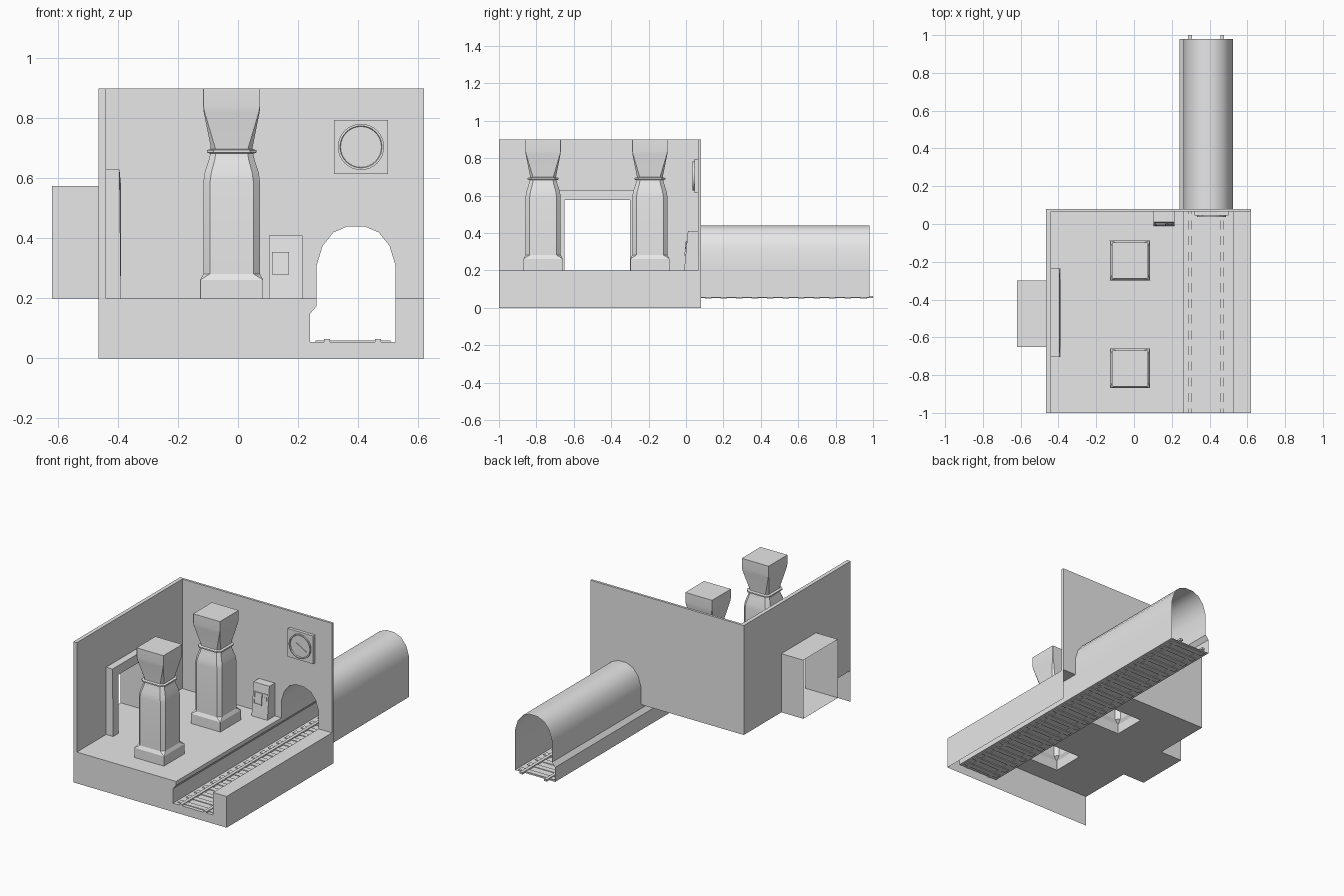
import bpy, bmesh, math
from mathutils import Vector

cube = bpy.data.objects.get("Cube")
if cube:
    bpy.data.objects.remove(cube, do_unlink=True)

grey = bpy.data.materials.new("plain grey")
grey.use_nodes = True
COLOUR = (0.8, 0.8, 0.8, 1)
grey.diffuse_color = COLOUR
grey.node_tree.nodes["Principled BSDF"].inputs["Base Color"].default_value = COLOUR


def finish(name, bm, smooth=None):
    bmesh.ops.remove_doubles(bm, verts=bm.verts, dist=0.0001)
    bmesh.ops.recalc_face_normals(bm, faces=bm.faces)
    mesh = bpy.data.meshes.new(name)
    bm.to_mesh(mesh)
    bm.free()
    mesh.materials.append(grey)
    obj = bpy.data.objects.new(name, mesh)
    bpy.context.collection.objects.link(obj)
    if smooth:
        bpy.ops.object.select_all(action='DESELECT')
        obj.select_set(True)
        bpy.context.view_layer.objects.active = obj
        bpy.ops.object.shade_smooth_by_angle(angle=math.radians(smooth))
    return obj


def sweep(name, profile, axis, a, b, caps=True, closed=True, smooth=None):
    """Extrude a profile (x,z along y, or y,z along x) from a to b."""
    bm = bmesh.new()
    place = (lambda p, t: (p[0], t, p[1])) if axis == 'y' else (lambda p, t: (t, p[0], p[1]))
    rings = [[bm.verts.new(place(p, t)) for p in profile] for t in (a, b)]
    n = len(profile)
    for i in range(n if closed else n - 1):
        j = (i + 1) % n
        bm.faces.new((rings[0][i], rings[0][j], rings[1][j], rings[1][i]))
    if caps:
        for ring in rings:
            bm.faces.new(ring)
    return finish(name, bm, smooth)


def sheet(name, corners):
    bm = bmesh.new()
    bm.faces.new([bm.verts.new(c) for c in corners])
    return finish(name, bm)


def rect(u0, u1, v0, v1):
    return [(u0, v0), (u1, v0), (u1, v1), (u0, v1)]


def box(name, x0, x1, y0, y1, z0, z1):
    return sweep(name, rect(x0, x1, z0, z1), 'y', y0, y1)


# Main levels and edges
LEFT, RIGHT, FRONT, BACK = -0.465, 0.62, -1.0, 0.08
DECK, TOP, BED = 0.2, 0.9, 0.055
WALL_Y, WALL_X = 0.065, -0.44
DOOR0, DOOR1, DOOR_TOP = -0.65, -0.3, 0.575
TRACK_L, TRACK_R = 0.262, 0.525
COL_X, COL_YS, COL_W = -0.021, (-0.764, -0.193), 0.105

# Trench and tunnel cross-sections
step = [(0.24, BED), (0.24, 0.148), (TRACK_L, 0.175), (TRACK_L, DECK)]
arch = [(TRACK_L, 0.31), (0.282, 0.375), (0.318, 0.42), (0.365, 0.44),
        (0.422, 0.44), (0.469, 0.42), (0.505, 0.375), (TRACK_R, 0.31)]
right_foot = [(TRACK_R, DECK), (TRACK_R, BED)]

# Platform deck with openings under the columns and a strip into the passage
xs = [LEFT, COL_X - COL_W, COL_X + COL_W, TRACK_L]
ys = [FRONT] + [y + s * COL_W for y in COL_YS for s in (-1, 1)] + [BACK]
bm = bmesh.new()
for i in range(len(xs) - 1):
    for j in range(len(ys) - 1):
        if i == 1 and j in (1, 3):
            continue
        bm.faces.new([bm.verts.new((x, y, DECK)) for x, y in
                      rect(xs[i], xs[i + 1], ys[j], ys[j + 1])])
bmesh.ops.remove_doubles(bm, verts=bm.verts, dist=0.0001)
bmesh.ops.dissolve_limit(bm, angle_limit=0.01, verts=bm.verts, edges=bm.edges)
finish("platform_deck", bm)
sheet("far_ledge", [(x, y, DECK) for x, y in rect(TRACK_R, RIGHT, FRONT, BACK)])

# Base faces
front = [(LEFT, 0), (RIGHT, 0), (RIGHT, DECK)] + right_foot + step + [(LEFT, DECK)]
sheet("base_front", [(x, FRONT, z) for x, z in front])
sheet("base_side", [(RIGHT, y, z) for y, z in rect(FRONT, BACK, 0, DECK)])

# Track trench and tunnel
sweep("trench_near_wall", step, 'y', FRONT, BACK, caps=False, closed=False)
sweep("trench_far_wall", right_foot, 'y', FRONT, BACK, caps=False, closed=False)
sweep("tunnel", step + arch + right_foot, 'y', WALL_Y, 0.98,
      caps=False, closed=False, smooth=35)
sheet("track_bed", [(x, y, BED) for x, y in rect(0.24, TRACK_R, FRONT, 0.98)])

# Rails and sleepers
for side, x in (("left", 0.467), ("right", 0.296)):
    box("rail_" + side, x - 0.01, x + 0.01, FRONT, 1.0, 0.052, 0.064)
bm = bmesh.new()
for k in range(24):
    y = -0.96 + k * 0.083
    vol = bmesh.ops.create_cube(bm, size=1)["verts"]
    for v in vol:
        v.co = Vector((0.383 + v.co.x * 0.25, y + v.co.y * 0.035, 0.0545 + v.co.z * 0.009))
finish("sleepers", bm)

# Walls with their openings
sweep("back_wall", [(LEFT, DECK), (TRACK_L, DECK)] + arch +
      [(TRACK_R, DECK), (RIGHT, DECK), (RIGHT, TOP), (LEFT, TOP)], 'y', WALL_Y, BACK)
sweep("side_wall", [(FRONT, DECK), (DOOR0, DECK), (DOOR0, DOOR_TOP), (DOOR1, DOOR_TOP),
      (DOOR1, DECK), (WALL_Y, DECK), (WALL_Y, TOP), (FRONT, TOP)], 'x', LEFT, WALL_X)

# Side passage and its door frame
sweep("passage", rect(DOOR0, DOOR1, DECK, DOOR_TOP), 'x', -RIGHT, LEFT, caps=False)
frame = sweep("door_frame", [(-0.705, DECK), (DOOR0, DECK), (DOOR0, DOOR_TOP),
              (DOOR1, DOOR_TOP), (DOOR1, DECK), (-0.235, DECK),
              (-0.235, 0.63), (-0.705, 0.63)], 'x', WALL_X, -0.39)
for v in frame.data.vertices:
    if v.co.x > -0.4 and v.co.z > 0.6:
        v.co.x -= 0.005


# Columns: chamfered square rings lofted upwards
def ring_points(half, cut, z):
    c = half - cut
    return [(c, -half, z), (half, -c, z), (half, c, z), (c, half, z),
            (-c, half, z), (-half, c, z), (-half, -c, z), (-c, -half, z)]


def loft(name, levels, cx, cy, cap_bottom=False, smooth=None):
    bm = bmesh.new()
    rings = [[bm.verts.new((x + cx, y + cy, z)) for x, y, z in ring_points(*lv)]
             for lv in levels]
    for lo, hi in zip(rings, rings[1:]):
        for i in range(8):
            j = (i + 1) % 8
            bm.faces.new((lo[i], lo[j], hi[j], hi[i]))
    bm.faces.new(rings[-1])
    if cap_bottom:
        bm.faces.new(rings[0])
    return finish(name, bm, smooth)


shaft = [(COL_W, 0.001, DECK), (COL_W, 0.001, 0.262), (0.094, 0.022, 0.282),
         (0.094, 0.022, 0.59), (0.09, 0.022, 0.62), (0.077, 0.02, 0.66),
         (0.07, 0.018, 0.69), (0.07, 0.014, 0.705), (0.093, 0.003, 0.82),
         (0.095, 0.001, 0.84), (0.095, 0.001, TOP)]
collar = [(0.07, 0.018, 0.682), (0.083, 0.022, 0.686),
          (0.083, 0.022, 0.694), (0.07, 0.018, 0.698)]
for label, y in zip(("front", "back"), COL_YS):
    loft(label + "_column", shaft, COL_X, y, smooth=25)
    loft(label + "_column_collar", collar, COL_X, y, cap_bottom=True)

# Wall clock: case, rim, face and hands
CX, CZ = 0.41, 0.705
box("clock_case", CX - 0.09, CX + 0.09, 0.045, WALL_Y, CZ - 0.09, CZ + 0.09)


def disc(r, n=32):
    return [(CX + r * math.cos(math.tau * i / n), CZ + r * math.sin(math.tau * i / n))
            for i in range(n)]


bm = bmesh.new()
loops = [[bm.verts.new((x, y, z)) for x, z in disc(r)]
         for r, y in ((0.077, 0.046), (0.077, 0.036), (0.07, 0.036), (0.068, 0.043))]
for a, b in zip(loops, loops[1:]):
    for i in range(32):
        j = (i + 1) % 32
        bm.faces.new((a[i], a[j], b[j], b[i]))
bm.faces.new(loops[-1])
finish("clock_rim_and_face", bm, smooth=30)
for label, length, angle in (("hour", 0.035, 150), ("minute", 0.052, -30)):
    d = Vector((math.cos(math.radians(angle)), math.sin(math.radians(angle))))
    s = Vector((-d.y, d.x)) * 0.003
    c = Vector((CX, CZ))
    sweep(label + "_hand", [c - s, c + d * length - s, c + d * length + s, c + s],
          'y', 0.038, 0.042)

# Ticket machine with a leaning front and its panels
M0, M1 = 0.103, 0.215
sweep("ticket_machine", [(WALL_Y, DECK), (-0.01, DECK), (0.01, 0.41), (WALL_Y, 0.41)],
      'x', M0, M1)


def lean(z):
    return -0.01 + (z - DECK) * 0.02 / 0.21


def panel(name, x0, x1, z0, z1, out):
    sweep(name, [(lean(z0) - out, z0), (lean(z0) + 0.002, z0),
                 (lean(z1) + 0.002, z1), (lean(z1) - out, z1)], 'x', x0, x1)


panel("machine_screen", 0.119, 0.165, 0.285, 0.35, 0.002)
for name, x0, x1, z0, z1 in (("left", 0.165, 0.17, 0.28, 0.355),
                             ("right", 0.114, 0.119, 0.28, 0.355),
                             ("top", 0.119, 0.165, 0.35, 0.355),
                             ("bottom", 0.119, 0.165, 0.28, 0.285)):
    panel("screen_rim_" + name, x0, x1, z0, z1, 0.006)
panel("coin_panel", 0.178, 0.204, 0.315, 0.356, 0.004)
panel("coin_slot", 0.186, 0.196, 0.333, 0.338, 0.006)
